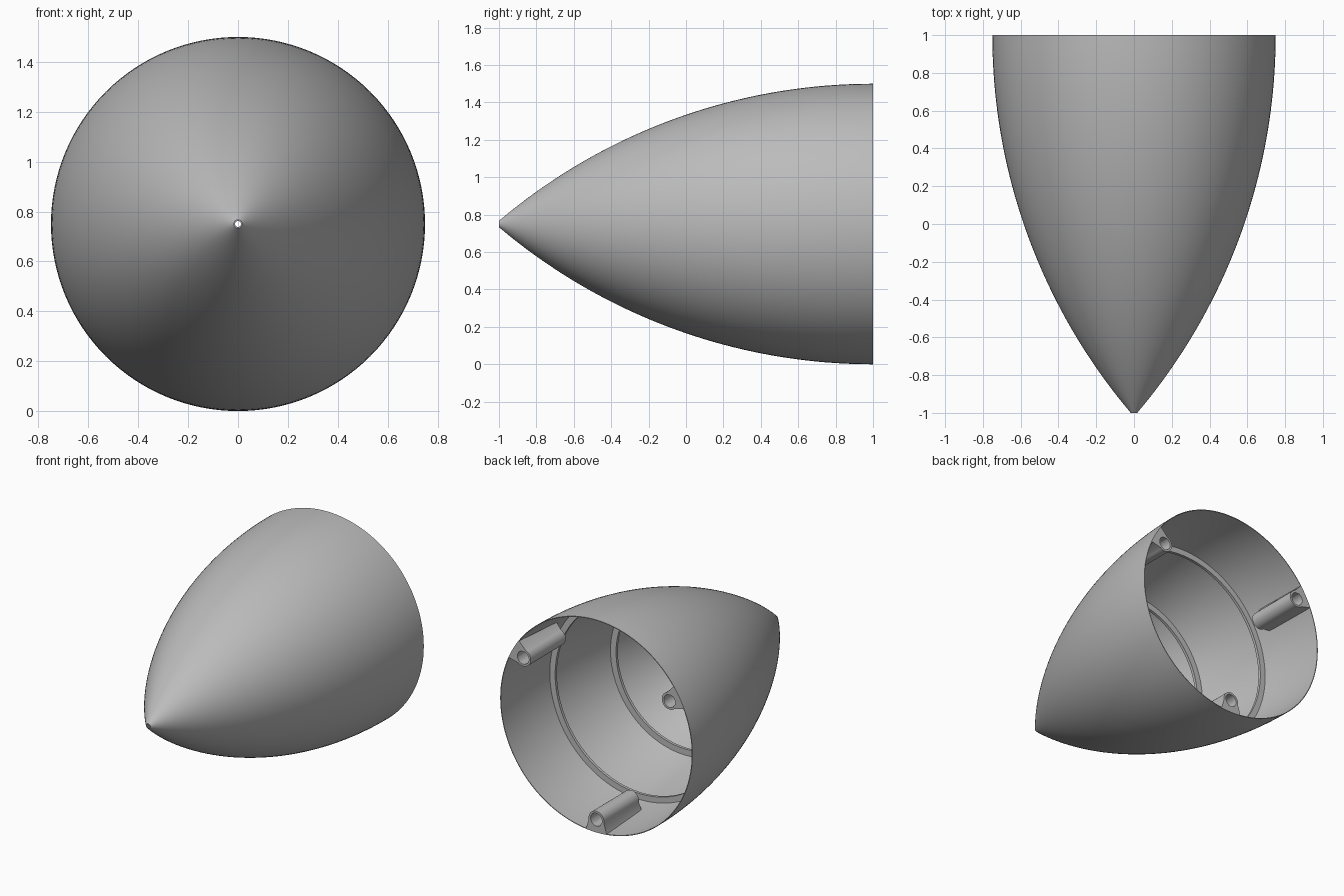
import bpy, bmesh, math

cube = bpy.data.objects.get("Cube")
if cube:
    bpy.data.objects.remove(cube, do_unlink=True)

RADIUS, LENGTH, WALL, SEGMENTS = 0.75, 2.02, 0.005, 128
ARC = (RADIUS ** 2 + LENGTH ** 2) / (2 * RADIUS)

grey = bpy.data.materials.new("mid grey")
grey.use_nodes = True
colour = (0.5, 0.5, 0.5, 1)
grey.diffuse_color = colour
grey.node_tree.nodes["Principled BSDF"].inputs["Base Color"].default_value = colour


def skin(y):
    """Outer radius of the tangent ogive at depth y."""
    return math.sqrt(ARC ** 2 - (1 - y) ** 2) - (ARC - RADIUS)


def finish(name, bm):
    bmesh.ops.recalc_face_normals(bm, faces=bm.faces)
    mesh = bpy.data.meshes.new(name)
    bm.to_mesh(mesh)
    bm.free()
    mesh.materials.append(grey)
    obj = bpy.data.objects.new(name, mesh)
    bpy.context.collection.objects.link(obj)
    bpy.ops.object.select_all(action="DESELECT")
    obj.select_set(True)
    bpy.context.view_layer.objects.active = obj
    bpy.ops.object.shade_smooth_by_angle(angle=math.radians(30))


def bridge(bm, a, b):
    n = len(a)
    for i in range(n):
        j = (i + 1) % n
        bm.faces.new((a[i], a[j], b[j], b[i]))


def lathe(name, profile):
    """Spin a closed (radius, y) profile about the long axis."""
    bm = bmesh.new()
    loops = []
    for r, y in profile:
        angles = [math.tau * i / SEGMENTS for i in range(SEGMENTS)]
        loops.append([bm.verts.new((r * math.cos(a), y, RADIUS + r * math.sin(a)))
                      for a in angles])
    for i, loop in enumerate(loops):
        bridge(bm, loop, loops[(i + 1) % len(loops)])
    finish(name, bm)


# Thin hollow shell with a small opening at the tip
depths = [-1 + 2 * i / 40 for i in range(41)]
lathe("nose_shell", [(skin(y), y) for y in depths]
      + [(skin(y) - WALL, y) for y in reversed(depths)])

# Stiffening ribs inside the shell
for name, y in (("rear_rib", 0.5), ("middle_rib", 0.0), ("front_rib", -0.5)):
    a, b = y - 0.01, y + 0.01
    inner = skin(y) - 0.045
    lathe(name, [(skin(a) - 0.003, a), (skin(b) - 0.003, b), (inner, b), (inner, a)])


# Screw bosses: round on the inside, flaring out to meet the shell
def boss(name, direction):
    centre, tube, hole, flare = 0.66, 0.06, 0.045, 0.08
    front, back, hole_end = 0.61, 1.0, 0.68
    c, s = math.cos(direction), math.sin(direction)
    bm = bmesh.new()

    def outline(y):
        pts = []
        for i in range(25):
            a = math.radians(-100 + 200 * i / 24)
            pts.append((centre - tube * math.cos(a), tube * math.sin(a)))
        for i in range(9):
            t = flare * (1 - i / 4)
            pts.append((math.sqrt((skin(y) - 0.003) ** 2 - t * t), t))
        return pts

    def circle(y):
        pts = []
        for r, t in outline(back):
            a = math.atan2(t, r - centre)
            pts.append((centre + hole * math.cos(a), hole * math.sin(a)))
        return pts

    def place(pts, y):
        return [bm.verts.new((r * c - t * s, y, RADIUS + r * s + t * c)) for r, t in pts]

    loops = [place(outline(front), front), place(outline(back), back),
             place(circle(back), back), place(circle(back), hole_end)]
    for a, b in zip(loops, loops[1:]):
        bridge(bm, a, b)
    bm.faces.new(loops[0])
    bm.faces.new(loops[-1])
    finish(name, bm)


for name, degrees in (("left_boss", 30), ("right_boss", 150), ("bottom_boss", 270)):
    boss(name, math.radians(degrees))
